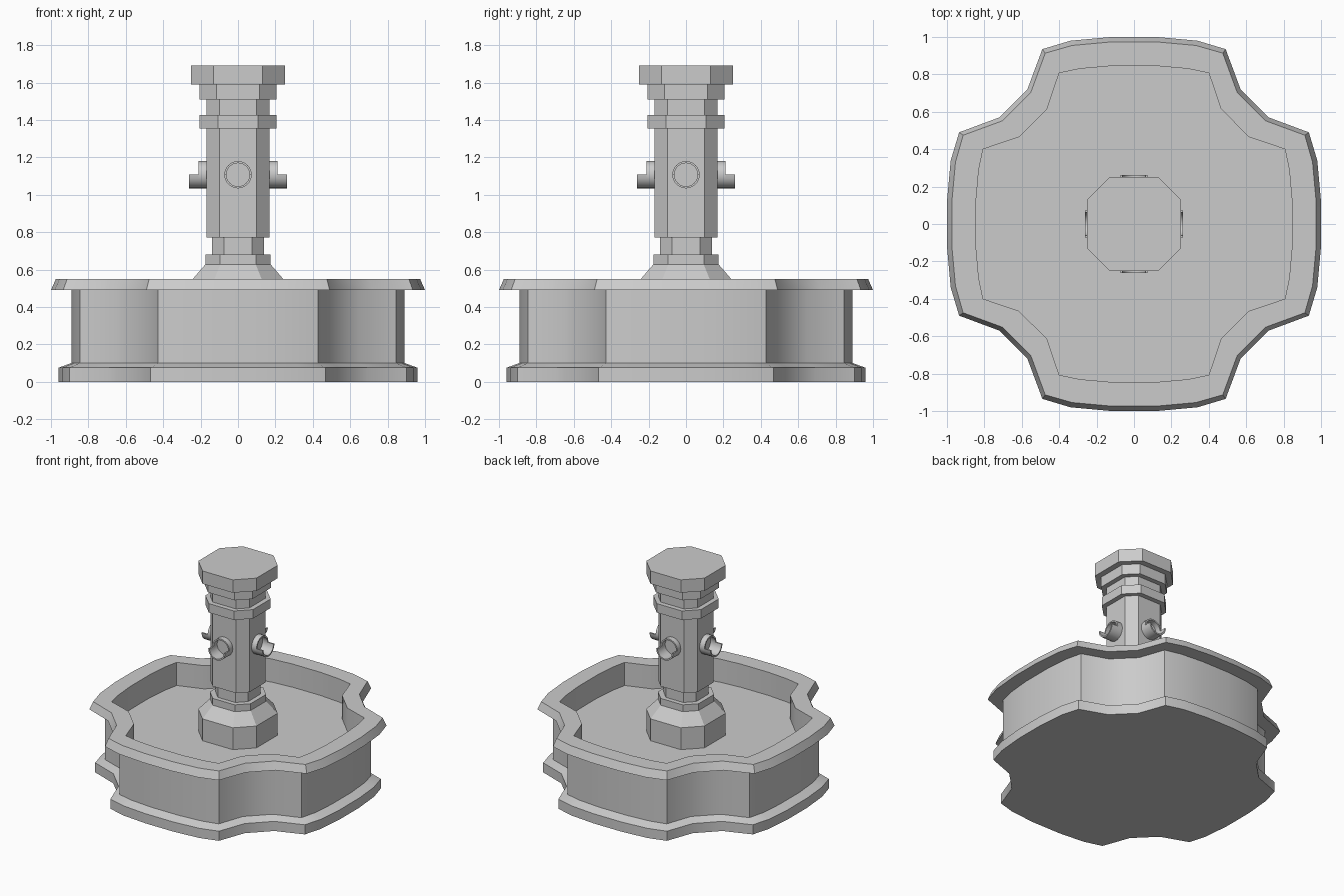
import bpy, bmesh, math
from mathutils import Matrix

if "Cube" in bpy.data.objects:
    bpy.data.objects.remove(bpy.data.objects["Cube"])


def make(name, bm, smooth=None):
    bmesh.ops.remove_doubles(bm, verts=bm.verts, dist=1e-5)
    bmesh.ops.recalc_face_normals(bm, faces=bm.faces)
    mesh = bpy.data.meshes.new(name)
    bm.to_mesh(mesh)
    bm.free()
    ob = bpy.data.objects.new(name, mesh)
    bpy.context.collection.objects.link(ob)
    if smooth:
        bpy.ops.object.select_all(action='DESELECT')
        ob.select_set(True)
        bpy.context.view_layer.objects.active = ob
        bpy.ops.object.shade_smooth_by_angle(angle=math.radians(smooth))
    return ob


def loft(rings, capped=True, closed=False):
    """Bridge a list of equal-length rings of 3D points."""
    bm = bmesh.new()
    vs = [[bm.verts.new(p) for p in r] for r in rings]
    n = len(vs[0])
    pairs = list(zip(vs, vs[1:])) + ([(vs[-1], vs[0])] if closed else [])
    for a, b in pairs:
        for i in range(n):
            j = (i + 1) % n
            bm.faces.new((a[i], a[j], b[j], b[i]))
    if capped and not closed:
        bm.faces.new(vs[0])
        bm.faces.new(vs[-1])
    return bm


def four_fold(half):
    """Mirror an eighth outline on the diagonal, then turn it four times."""
    quad = half + [(y, x) for x, y in reversed(half)]
    pts = []
    for k in range(4):
        c, s = [(1, 0), (0, -1), (-1, 0), (0, 1)][k]
        pts += [(c * x - s * y, s * x + c * y) for x, y in quad]
    return pts


# Basin: four-lobed outline, blended between outer rim and inner rim
outer = four_fold([(.12, 1.0), (.34, .98), (.49, .935), (.57, .72)])
inner = four_fold([(.12, .845), (.29, .83), (.40, .807), (.465, .615)])


def outline(t, z):
    return [(a[0] + t * (b[0] - a[0]), a[1] + t * (b[1] - a[1]), z)
            for a, b in zip(outer, inner)]


basin_profile = [(.26, 0), (.26, .075), (.70, .10), (.70, .49),
                 (0, .49), (.17, .55), (1, .55), (1, .37)]
make("basin", loft([outline(t, z) for t, z in basin_profile]), 30)


# Column: stacked chamfered-square sections (half width, half flat, z)
def section(h, f, z):
    return [(x, y, z) for x, y in four_fold([(f, h)])]


column_profile = [
    (.25, .13, .36), (.25, .13, .54), (.175, .095, .627), (.175, .095, .68),
    (.14, .075, .68), (.14, .075, .77), (.168, .10, .77), (.168, .10, 1.355),
    (.205, .108, 1.355), (.205, .108, 1.425), (.168, .10, 1.425),
    (.168, .10, 1.51), (.205, .115, 1.51), (.205, .115, 1.59),
    (.25, .13, 1.59), (.25, .13, 1.69)]
make("column", loft([section(*p) for p in column_profile]))


# Spouts: a short collar tube plus a half-round gutter on each column face
def arc(r, y, a0, a1, n):
    return [(r * math.cos(a), y, 1.107 + r * math.sin(a))
            for a in (a0 + (a1 - a0) * i / n for i in range(n + 1))]


R, r, back = .073, .062, -.166
for k, side in enumerate(("front", "right", "back", "left")):
    turn = Matrix.Rotation(k * math.pi / 2, 4, 'Z')
    full = [arc(q, y, 0, 2 * math.pi * 23 / 24, 23)
            for q, y in ((R, back), (R, -.21), (r, -.21), (r, back))]
    bm = loft(full, closed=True)
    bm.transform(turn)
    make(side + "_spout_collar", bm, 35)
    arcs = [arc(q, y, math.pi, 2 * math.pi, 12)
            for q, y in ((R, -.21), (R, -.262), (r, -.262), (r, -.21))]
    stations = list(zip(*arcs))
    bm = loft(stations)
    bm.transform(turn)
    make(side + "_spout_gutter", bm, 35)
